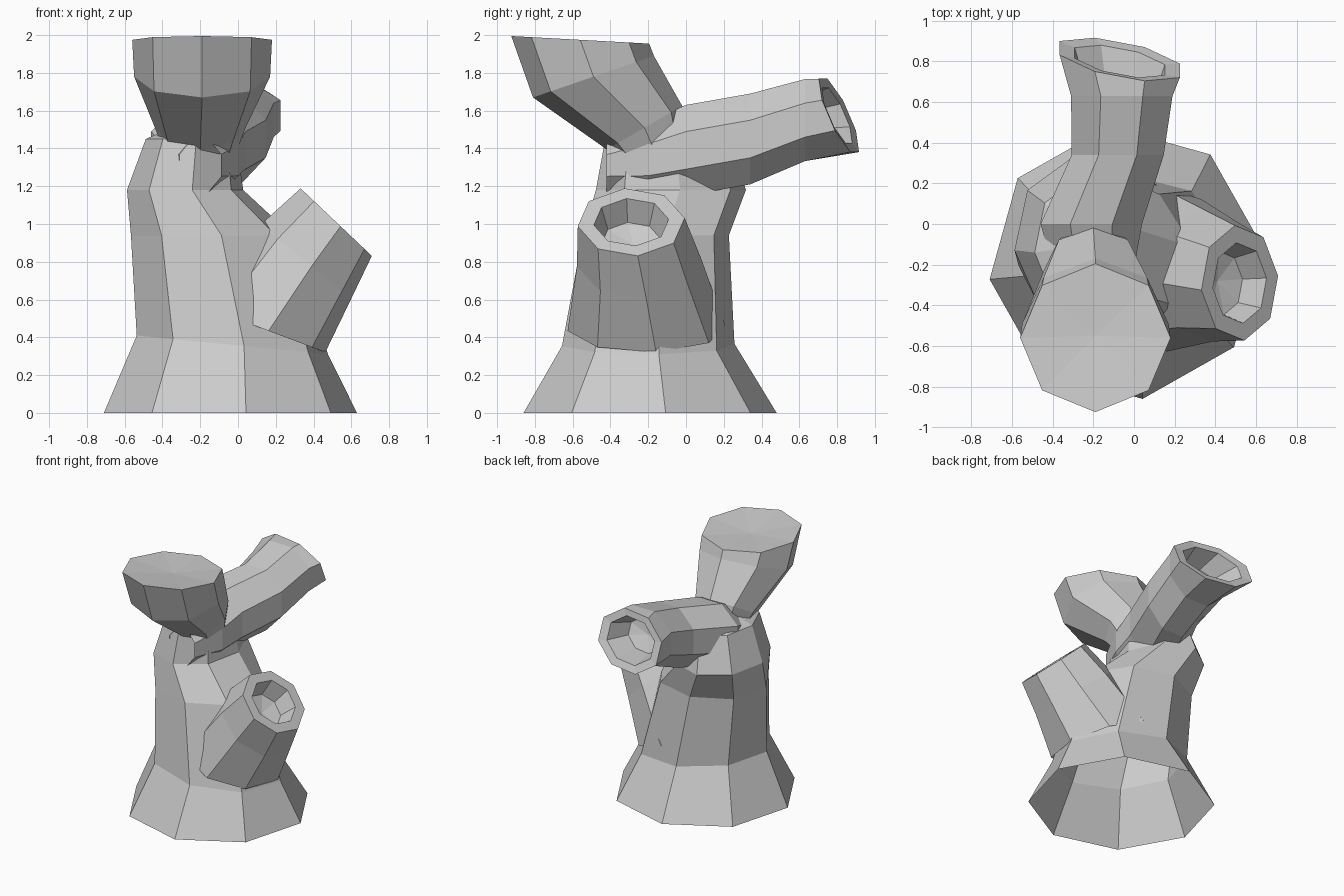
import bpy, bmesh
from math import cos, sin, radians, tau
from mathutils import Vector

default = bpy.data.objects.get("Cube")
if default:
    bpy.data.objects.remove(default, do_unlink=True)

SIDES = 8
grey = bpy.data.materials.new("plain_grey")
grey.use_nodes = True
colour = (0.6, 0.6, 0.6, 1)
grey.diffuse_color = colour
grey.node_tree.nodes["Principled BSDF"].inputs["Base Color"].default_value = colour


def loft(name, rings, phase, tip):
    """Skin a tube through rings of (centre, half axis u, half axis v)."""
    bm = bmesh.new()
    loops = []
    for centre, u, v in rings:
        c, u, v = Vector(centre), Vector(u), Vector(v)
        angles = [radians(phase) + tau * i / SIDES for i in range(SIDES)]
        loops.append([bm.verts.new(c + u * cos(a) + v * sin(a)) for a in angles])
    for low, high in zip(loops, loops[1:]):
        for i in range(SIDES):
            j = (i + 1) % SIDES
            bm.faces.new((low[i], low[j], high[j], high[i]))
    # Close the far end with a fan; the root stays open inside the trunk
    end = bm.verts.new(tip)
    for i in range(SIDES):
        bm.faces.new((loops[-1][i], loops[-1][(i + 1) % SIDES], end))
    mesh = bpy.data.meshes.new(name)
    bm.to_mesh(mesh)
    bm.free()
    mesh.materials.append(grey)
    obj = bpy.data.objects.new(name, mesh)
    bpy.context.collection.objects.link(obj)


def level(x, y, z, rx, ry, tilt=0):
    return (x, y, z), (rx, 0, tilt), (0, ry, 0)


def upright(x, y, z, rx, rz):
    return (x, y, z), (-rx, 0, 0), (0, 0, rz)


def shrunk(ring, scale, shift):
    c, u, v = (Vector(p) for p in ring)
    return c + Vector(shift), u * scale, v * scale


# Hollow trunk with a flared, open foot and a broad shoulder
loft("trunk", [
    level(-0.04, -0.19, 0, 0.675, 0.675),
    level(-0.03, -0.2, 0.36, 0.51, 0.46, -0.05),
    level(-0.14, -0.16, 0.94, 0.43, 0.39),
    level(-0.28, -0.08, 1.18, 0.31, 0.4),
    level(-0.25, -0.1, 1.45, 0.24, 0.33),
], phase=-83, tip=(-0.22, -0.1, 1.57))

# Leaning, flat-topped branch at the front
loft("front_branch", [
    ((-0.2, -0.15, 1.35), (0.18, 0, 0), (0, 0.15, 0.08)),
    ((-0.2, -0.22, 1.51), (0.24, 0, 0), (0, 0.2, 0.115)),
    ((-0.19, -0.49, 1.78), (0.36, 0, 0), (0, 0.32, 0.11)),
    ((-0.19, -0.56, 1.975), (0.37, 0, 0), (0, 0.365, -0.02)),
], phase=-90, tip=(-0.19, -0.55, 1.95))

# Long branch reaching to the back, hollow at its end
rear_mouth = ((-0.07, 0.81, 1.575), (-0.32, 0.06, 0), (0, -0.09, 0.21))
loft("rear_branch", [
    upright(-0.2, -0.42, 1.31, 0.12, 0.15),
    upright(-0.2, -0.2, 1.34, 0.22, 0.22),
    upright(-0.21, 0, 1.39, 0.27, 0.26),
    upright(-0.08, 0.34, 1.45, 0.245, 0.26),
    upright(-0.06, 0.63, 1.55, 0.27, 0.235),
    rear_mouth,
    shrunk(rear_mouth, 0.75, (0, -0.01, 0)),
    shrunk(rear_mouth, 0.55, (0, -0.2, -0.03)),
], phase=22.5, tip=(-0.07, 0.58, 1.54))

# Thick branch growing out of the waist on the left, hollow at its end
side_mouth = ((0.52, -0.29, 1.01), (0.19, 0, -0.18), (0, 0.285, 0))
loft("side_branch", [
    ((0.12, -0.21, 0.45), (0.345, 0, -0.13), (0, 0.42, 0)),
    ((0.36, -0.25, 0.8), (0.24, 0, -0.2), (0, 0.33, 0)),
    side_mouth,
    shrunk(side_mouth, 0.7, (0, 0, 0)),
    shrunk(side_mouth, 0.55, (-0.09, 0, -0.1)),
], phase=-83, tip=(0.41, -0.28, 0.89))
